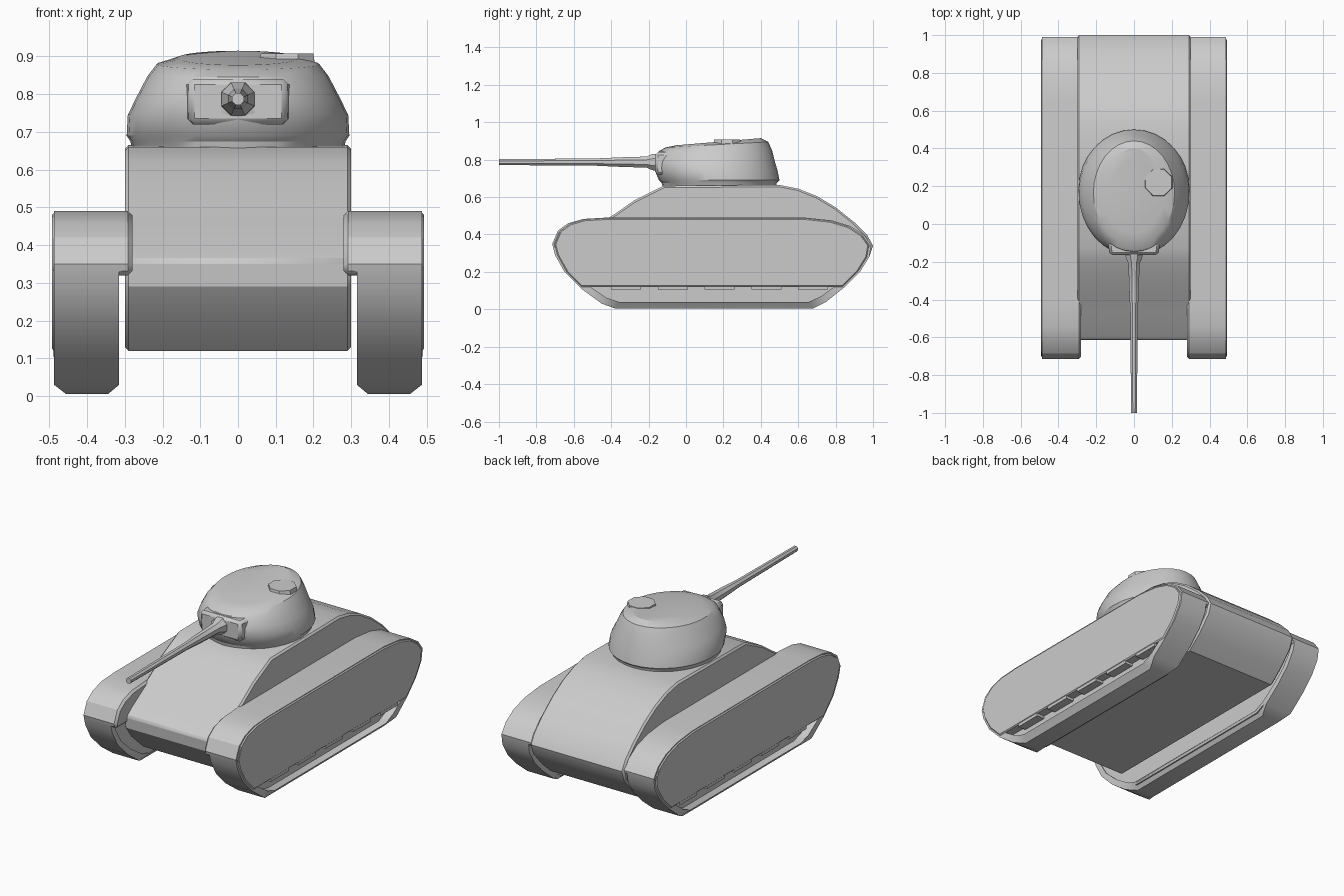
import bpy, bmesh, math

if "Cube" in bpy.data.objects:
    bpy.data.objects.remove(bpy.data.objects["Cube"])

def finish(name, bm, bevel=0.0, angle=30):
    bmesh.ops.recalc_face_normals(bm, faces=bm.faces)
    me = bpy.data.meshes.new(name)
    bm.to_mesh(me)
    bm.free()
    ob = bpy.data.objects.new(name, me)
    bpy.context.collection.objects.link(ob)
    if bevel:
        m = ob.modifiers.new("Bevel", 'BEVEL')
        m.width, m.segments, m.limit_method = bevel, 1, 'ANGLE'
        m.angle_limit = math.radians(50)
    bpy.ops.object.select_all(action='DESELECT')
    ob.select_set(True)
    bpy.context.view_layer.objects.active = ob
    bpy.ops.object.shade_smooth_by_angle(angle=math.radians(angle))
    return ob

def loft(name, rings, cap=True, **kw):
    """Skin a list of equal-length point rings."""
    bm = bmesh.new()
    vs = [[bm.verts.new(p) for p in r] for r in rings]
    n = len(vs[0])
    pairs = list(zip(vs, vs[1:])) + ([] if cap else [(vs[-1], vs[0])])
    for a, b in pairs:
        for i in range(n):
            j = (i + 1) % n
            bm.faces.new((a[i], a[j], b[j], b[i]))
    if cap:
        bm.faces.new(vs[0])
        bm.faces.new(vs[-1])
    return finish(name, bm, **kw)

def prism(name, prof, x0, x1, **kw):
    return loft(name, [[(x, y, z) for y, z in prof] for x in (x0, x1)], **kw)

def inset(prof, sy, sz, cy=0.14, cz=0.25):
    return [(cy + (y - cy) * sy, cz + (z - cz) * sz) for y, z in prof]

def cut_below(prof, h):
    """Keep the part of a closed profile above height h."""
    out = []
    for (y0, z0), (y1, z1) in zip(prof, prof[1:] + prof[:1]):
        if z0 >= h:
            out.append((y0, z0))
        if (z0 - h) * (z1 - h) < 0:
            t = (h - z0) / (z1 - z0)
            out.append((y0 + t * (y1 - y0), h))
    return out

def mirror_x(ob):
    m = ob.modifiers.new("Mirror", 'MIRROR')
    m.mirror_object = origin

origin = bpy.data.objects.new("mirror_centre", None)
origin.hide_render = True
bpy.context.collection.objects.link(origin)

# hull
hull = [(-.45, .12), (-.56, .22), (-.61, .29), (-.615, .36), (-.56, .40),
        (-.47, .455), (-.38, .51), (-.28, .58), (-.2, .62), (-.12, .66),
        (.5, .665), (.6, .645), (.7, .605), (.8, .545), (.9, .465),
        (.97, .395), (1.0, .34), (.98, .28), (.9, .19), (.82, .12)]
prism("hull", hull, -.3, .3, bevel=.01)

# running gear, built on the right and mirrored
track = [(-.38, .005), (-.45, .03), (-.56, .11), (-.65, .2), (-.7, .29),
         (-.715, .35), (-.685, .42), (-.63, .46), (-.55, .483), (-.43, .49),
         (.64, .49), (.78, .475), (.88, .445), (.95, .4), (.99, .345),
         (.98, .28), (.93, .2), (.85, .12), (.75, .04), (.68, .005)]
inner = inset(track, .955, .86)
belt = loft("track_belt", [[(x, y, z) for y, z in p] for x, p in
            ((.315, track), (.487, track), (.487, inner), (.315, inner))],
            cap=False)
# bottom of the belt is chamfered across its width
for v in belt.data.vertices:
    if v.co.z < .004 + .002:
        v.co.x = .345 if v.co.x < .4 else .455
mirror_x(belt)
mirror_x(prism("track_core", inset(track, .97, .92), .32, .44))
mirror_x(prism("side_skirt", cut_below(inset(track, .985, .985), .12),
               .43, .493, bevel=.006))
mirror_x(prism("fender", cut_below(track, .32), .28, .49, bevel=.012))

# small hangers below each skirt
for i in range(5):
    y = -.4 + i * .25
    mirror_x(prism("skirt_hanger",
                   [(y, .105), (y + .16, .105), (y + .16, .125), (y, .125)],
                   .43, .49))

# turret: stacked ovals (front z, back z, half width, front y, back y)
def oval(zf, zb, hw, yf, yb, n=32):
    pts = []
    for i in range(n):
        a = 2 * math.pi * i / n
        s = (math.sin(a) + 1) / 2
        pts.append((hw * math.cos(a), yf + (yb - yf) * s, zf + (zb - zf) * s))
    return pts

loft("turret", [oval(*r) for r in (
    (.63, .63, .275, -.12, .475), (.675, .675, .285, -.13, .485),
    (.69, .69, .295, -.145, .5), (.75, .74, .292, -.17, .49),
    (.79, .79, .27, -.17, .475), (.845, .85, .24, -.145, .46),
    (.865, .895, .215, -.11, .44), (.877, .915, .16, -.05, .40))])

# roof hatch
loft("roof_hatch", [[(.13 + r * math.cos(k * math.pi / 4 + .39),
                      .22 + r * math.sin(k * math.pi / 4 + .39), z)
                     for k in range(8)] for r, z in ((.08, .88), (.075, .908))])

# gun mantlet
loft("gun_mantlet", [[(-w, y, .72), (w, y, .72), (w, y, .84), (-w, y, .84)]
                     for w, y in ((.145, -.02), (.13, -.165))], bevel=.015)

# gun barrel with thicker sleeve at the root
loft("gun_barrel", [[(r * math.cos(k * math.pi / 4 + .39), y,
                      .787 + r * math.sin(k * math.pi / 4 + .39))
                     for k in range(8)]
                    for y, r in ((-.12, .05), (-.18, .047), (-.21, .032),
                                 (-.34, .028), (-.48, .021), (-1.0, .017))])
